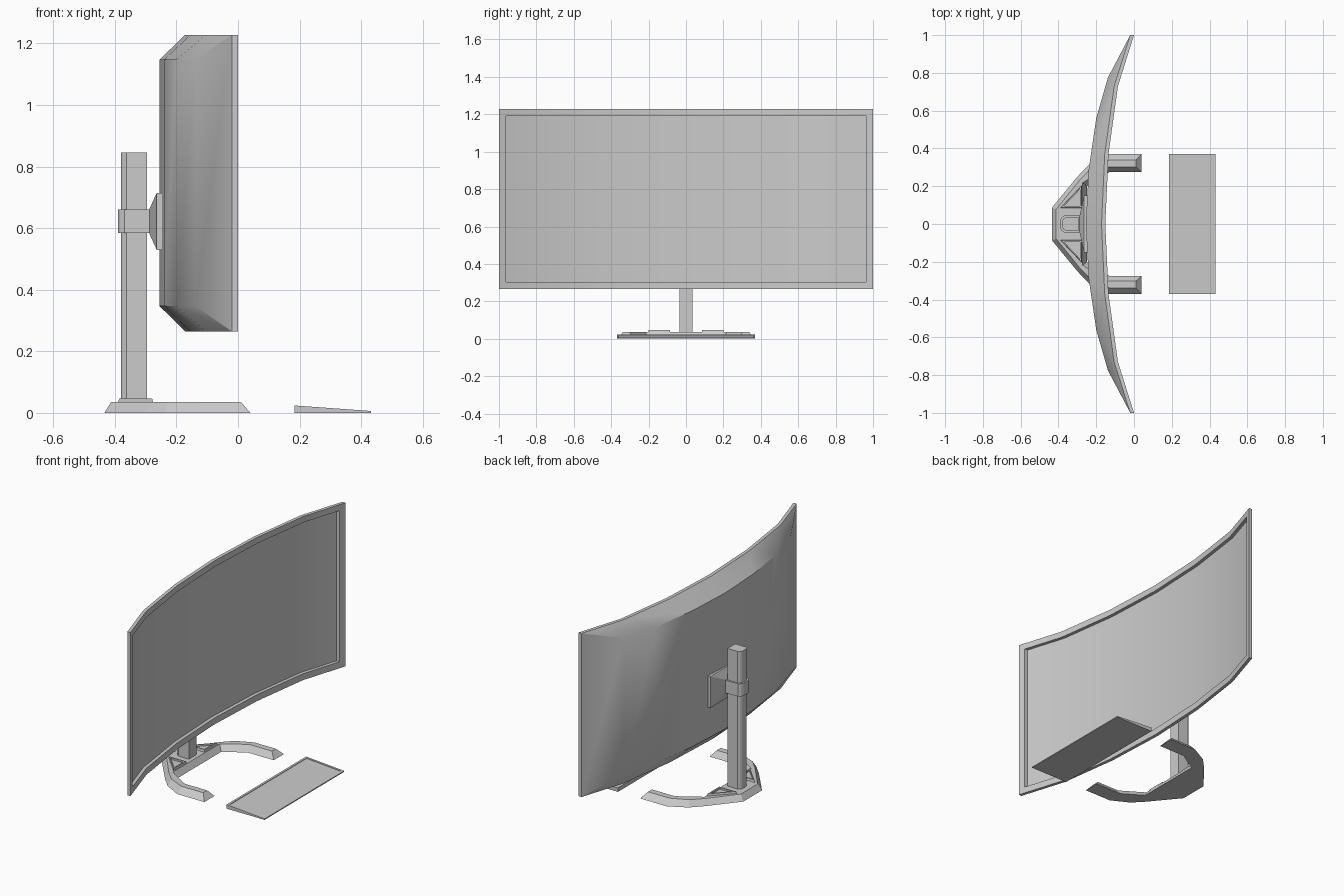
import bpy, bmesh, math

if "Cube" in bpy.data.objects:
    bpy.data.objects.remove(bpy.data.objects["Cube"])


def loft(name, rings, strip=False, smooth=False):
    """Bridge closed rings of equal length and cap both ends."""
    bm = bmesh.new()
    vr = [[bm.verts.new(p) for p in r] for r in rings]
    n = len(rings[0])
    for a, b in zip(vr, vr[1:]):
        for i in range(n):
            j = (i + 1) % n
            bm.faces.new((a[i], a[j], b[j], b[i]))
    for r in (vr[0], vr[-1]):
        if strip:  # curved cap made of column quads
            for i in range(n // 2 - 1):
                bm.faces.new((r[i], r[i + 1], r[n - 2 - i], r[n - 1 - i]))
        else:
            bm.faces.new(r)
    bmesh.ops.recalc_face_normals(bm, faces=bm.faces)
    me = bpy.data.meshes.new(name)
    bm.to_mesh(me)
    bm.free()
    ob = bpy.data.objects.new(name, me)
    bpy.context.collection.objects.link(ob)
    if smooth:
        bpy.ops.object.select_all(action='DESELECT')
        ob.select_set(True)
        bpy.context.view_layer.objects.active = ob
        bpy.ops.object.shade_smooth_by_angle(angle=math.radians(30))
    return ob


def mirrored(half):
    return half + [(x, -y) for x, y in reversed(half)]


def at_z(outline, z):
    return [(x, y, z) for x, y in outline]


# Curved display: bevelled back, thin rim, recessed screen
def band(half, z0, z1):
    cols = [(x, -y) for x, y in half] + [(x, y) for x, y in reversed(half[:-1])]
    return at_z(cols, z1) + at_z(cols[::-1], z0)


def shift(half, d):
    return [(x - d, y) for x, y in half]


front = [(0, 1), (-0.085, 0.73), (-0.135, 0.37), (-0.152, 0)]
inner = [(-0.012, 0.963)] + front[1:]
back = [(-0.138, 0.775), (-0.2, 0.56), (-0.24, 0.287), (-0.255, 0)]
loft("curved_display", [
    band(back, 0.347, 1.147),
    band(shift(front, 0.02), 0.265, 1.228),
    band(front, 0.265, 1.228),
    band(inner, 0.303, 1.192),
    band(shift(inner, 0.02), 0.303, 1.192),
], strip=True, smooth=True)

# Stand foot with sloped walls
foot_low = [(-0.434, 0.087), (-0.30, 0.25), (-0.238, 0.315), (-0.135, 0.37),
            (0.04, 0.37), (0.04, 0.275), (-0.13, 0.275), (-0.25, 0.20)]
foot_top = [(-0.412, 0.078), (-0.285, 0.235), (-0.227, 0.295), (-0.13, 0.338),
            (0.01, 0.338), (0.01, 0.302), (-0.138, 0.302), (-0.272, 0.218)]
loft("stand_foot", [at_z(mirrored(foot_low), 0), at_z(mirrored(foot_top), 0.035)])


# Raised triangular frames either side of the post
def scaled(tri, k):
    cx = sum(p[0] for p in tri) / 3
    cy = sum(p[1] for p in tri) / 3
    return [(cx + (x - cx) * k, cy + (y - cy) * k) for x, y in tri]


for side, s in (("left", 1), ("right", -1)):
    tri = [(-0.393, 0.083 * s), (-0.275, 0.207 * s), (-0.275, 0.083 * s)]
    loft("foot_frame_" + side, [at_z(tri, 0.03), at_z(scaled(tri, 0.9), 0.047),
                                at_z(scaled(tri, 0.7), 0.047), at_z(scaled(tri, 0.7), 0.037)])


# Post and collar, chamfered at the back corners
def post(name, x0, x1, w, c, z0, z1):
    prof = mirrored([(x1, w), (x0 + c, w), (x0 + c * 0.3, w - c * 0.5), (x0, w - c * 1.1)])
    loft(name, [at_z(prof, z0), at_z(prof, z1)])


post("stand_post", -0.38, -0.295, 0.036, 0.018, 0.03, 0.845)
post("post_collar", -0.389, -0.285, 0.045, 0.02, 0.585, 0.66)


# Mounting plate: flared block between collar and display
def rect_x(x, w, h, zc=0.622):
    return [(x, -w, zc - h), (x, w, zc - h), (x, w, zc + h), (x, -w, zc + h)]


loft("mount_plate", [rect_x(-0.288, 0.045, 0.04), rect_x(-0.264, 0.15, 0.0925),
                     rect_x(-0.235, 0.15, 0.0925)])


# Keyboard: thin wedge with a recessed key area
def key_ring(m, drop):
    top = lambda x: 0.024 - (x - 0.184) * 0.072 - drop
    a, b, w = 0.184 + m, 0.432 - m, 0.37 - m
    return [(a, -w, top(a)), (b, -w, top(b)), (b, w, top(b)), (a, w, top(a))]


under = [(x, y, 0.0) for x, y, z in key_ring(0, 0)]
loft("keyboard", [under, key_ring(0, 0), key_ring(0.012, 0), key_ring(0.012, 0.003)])
